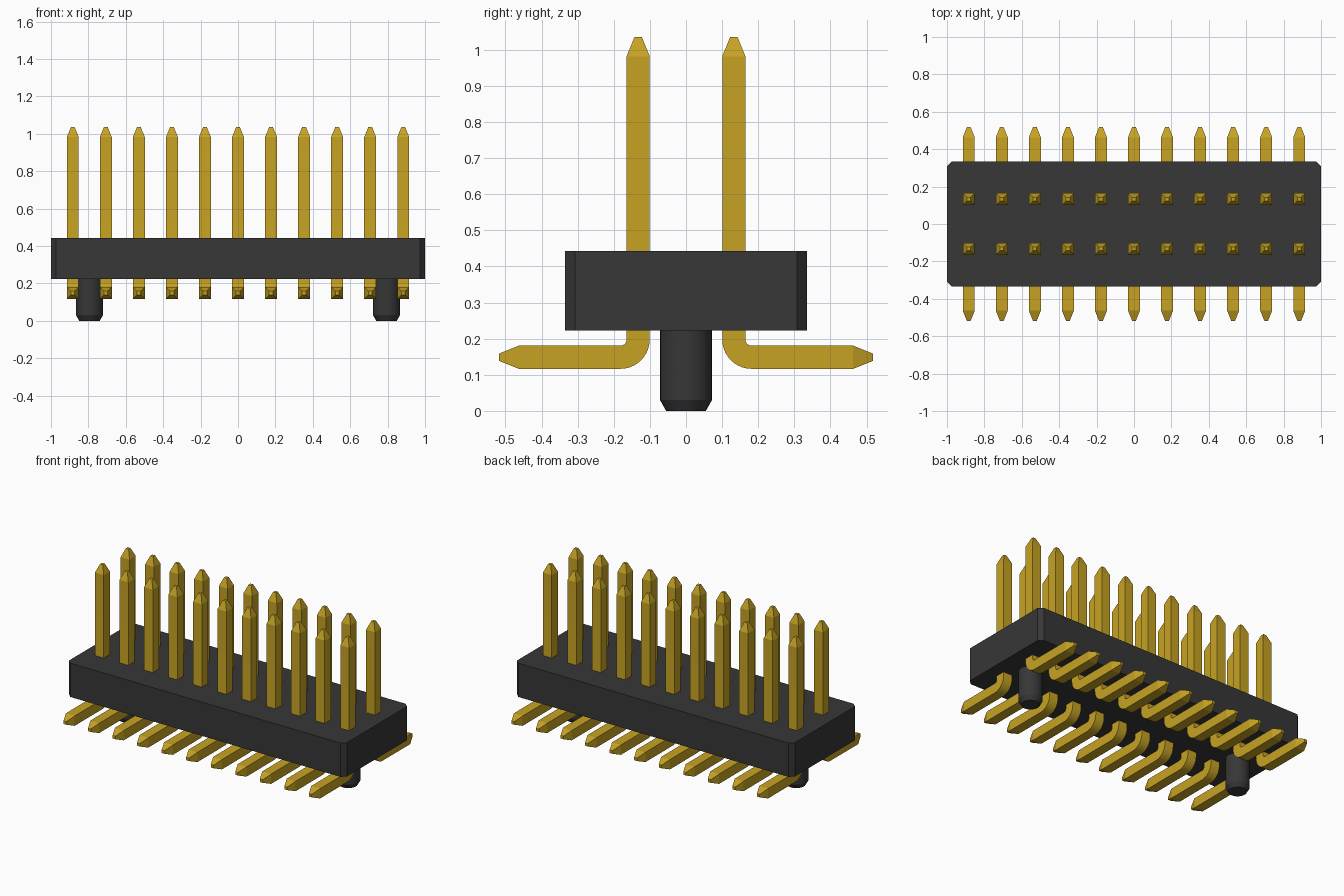
import bpy, bmesh, math
from mathutils import Vector

cube = bpy.data.objects.get("Cube")
if cube:
    bpy.data.objects.remove(cube, do_unlink=True)


def material(name, color):
    m = bpy.data.materials.new(name)
    m.use_nodes = True
    m.diffuse_color = color
    m.node_tree.nodes["Principled BSDF"].inputs["Base Color"].default_value = color
    return m


black = material("black plastic", (0.038, 0.038, 0.038, 1))
gold = material("gold metal", (0.57, 0.365, 0.017, 1))


def link(name, mesh, loc=(0, 0, 0), turn=0.0):
    ob = bpy.data.objects.new(name, mesh)
    ob.location = loc
    ob.rotation_euler.z = turn
    bpy.context.collection.objects.link(ob)
    return ob


def skin(name, rings, mat):
    """Join equal-length rings of points into a capped solid."""
    bm = bmesh.new()
    loops = [[bm.verts.new(p) for p in ring] for ring in rings]
    n = len(loops[0])
    for a, b in zip(loops, loops[1:]):
        for i in range(n):
            j = (i + 1) % n
            bm.faces.new((a[i], a[j], b[j], b[i]))
    bm.faces.new(loops[0][::-1])
    bm.faces.new(loops[-1])
    bmesh.ops.recalc_face_normals(bm, faces=bm.faces)
    mesh = bpy.data.meshes.new(name)
    bm.to_mesh(mesh)
    bm.free()
    mesh.materials.append(mat)
    return mesh


def smooth(ob):
    bpy.ops.object.select_all(action='DESELECT')
    ob.select_set(True)
    bpy.context.view_layer.objects.active = ob
    bpy.ops.object.shade_smooth_by_angle(angle=math.radians(15))


# Housing: block with chamfered vertical corners
X, Y, C = 1.0, 0.335, 0.027
outline = [(X, Y - C), (X - C, Y), (C - X, Y), (-X, Y - C),
           (-X, C - Y), (C - X, -Y), (X - C, -Y), (X, C - Y)]
link("housing", skin("housing", [[(x, y, z) for x, y in outline] for z in (0.223, 0.443)], black))

# Locating pegs with a chamfered foot
SIDES = 32
peg_rings = [[(r * math.cos(2 * math.pi * i / SIDES), r * math.sin(2 * math.pi * i / SIDES), z)
              for i in range(SIDES)]
             for r, z in ((0.055, 0.0), (0.072, 0.03), (0.072, 0.23))]
peg = skin("locating_peg", peg_rings, black)
smooth(link("locating_peg_left", peg, (0.794, 0, 0)))
link("locating_peg_right", peg, (-0.794, 0, 0))

# Bent square pin: upright post, quarter bend, foot running outward (+y)
HALF, TIP = 0.032, 0.010
ROW_Y, FOOT_Z, BEND = 0.1325, 0.1485, 0.049
cy, cz = ROW_Y + BEND, FOOT_Z + BEND
# each station: y, z, angle of the cross-section, half width
stations = [(ROW_Y, 1.036, 0, TIP), (ROW_Y, 0.982, 0, HALF)]
for k in range(11):
    a = math.pi / 2 * k / 10
    stations.append((cy - BEND * math.cos(a), cz - BEND * math.sin(a), a, HALF))
stations += [(0.463, FOOT_Z, math.pi / 2, HALF), (0.518, FOOT_Z, math.pi / 2, TIP)]
pin_rings = []
for y, z, a, h in stations:
    across = Vector((0, math.cos(a), math.sin(a)))
    pin_rings.append([Vector((sx * h, y, z)) + across * (sy * h)
                      for sx, sy in ((-1, -1), (1, -1), (1, 1), (-1, 1))])
pin = skin("pin", pin_rings, gold)

# Two rows of eleven pins
COLUMNS, PITCH = 11, 0.1767
for i in range(COLUMNS):
    x = (i - (COLUMNS - 1) / 2) * PITCH
    back = link(f"back_pin_{i + 1}", pin, (x, 0, 0))
    link(f"front_pin_{i + 1}", pin, (x, 0, 0), math.pi)
    if i == 0:
        smooth(back)
